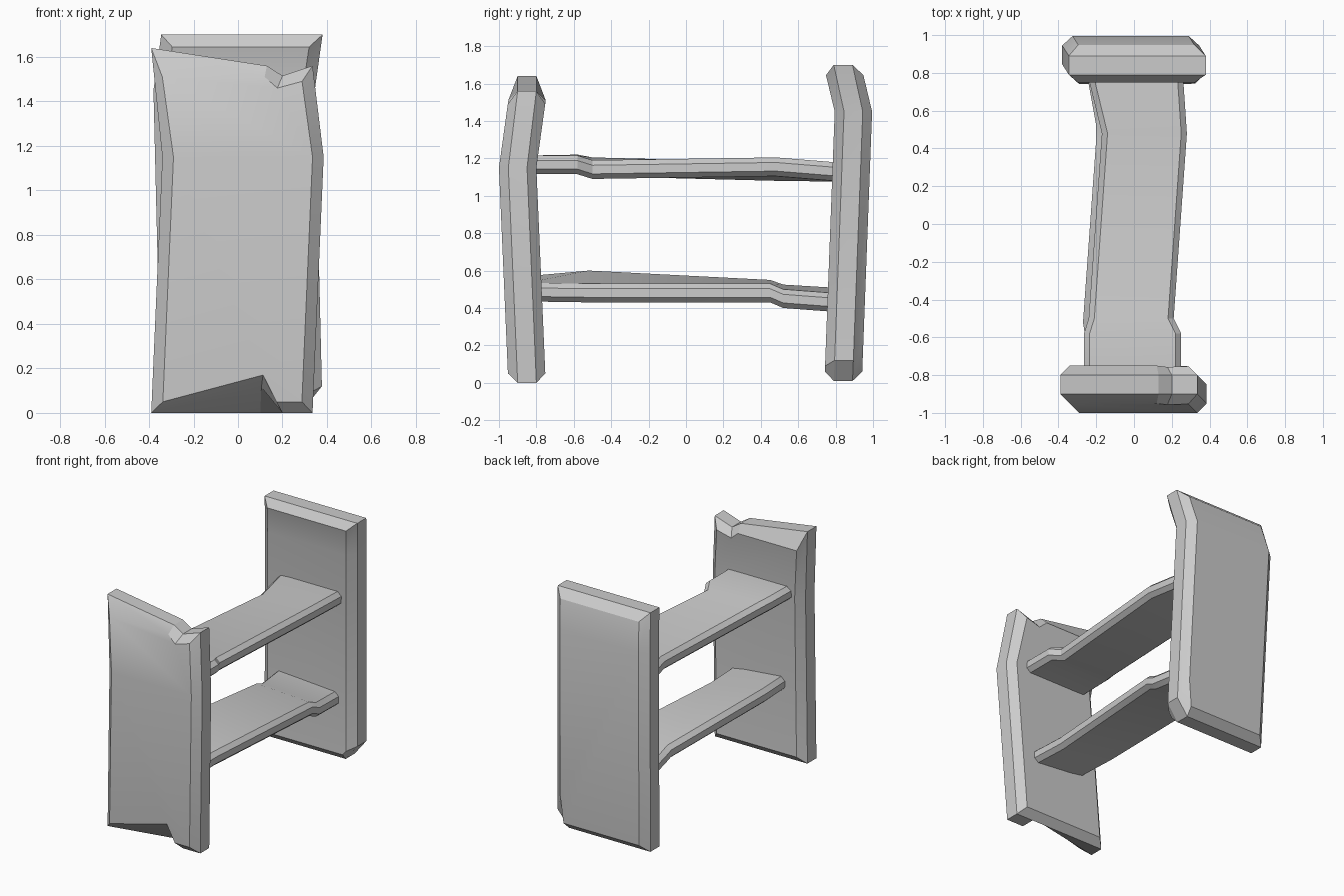
import bpy, bmesh
from mathutils import Vector

if "Cube" in bpy.data.objects:
    bpy.data.objects.remove(bpy.data.objects["Cube"])


def finish(bm, name):
    bmesh.ops.recalc_face_normals(bm, faces=bm.faces[:])
    me = bpy.data.meshes.new(name)
    bm.to_mesh(me)
    bm.free()
    ob = bpy.data.objects.new(name, me)
    bpy.context.collection.objects.link(ob)
    bpy.context.view_layer.objects.active = ob
    ob.select_set(True)
    bpy.ops.object.shade_smooth_by_angle(angle=0.4)
    ob.select_set(False)
    return ob


def skin(bm, rings):
    """Join matching vertex rings with quads and cap both ends."""
    rings = [[bm.verts.new(p) for p in r] for r in rings]
    n = len(rings[0])
    for a, b in zip(rings, rings[1:]):
        for i in range(n):
            j = (i + 1) % n
            bm.faces.new((a[i], a[j], b[j], b[i]))
    caps = [bm.faces.new(rings[0]), bm.faces.new(rings[-1])]
    return caps


def plank(name, y, layers, bend_z, top_z, shift):
    """Upright board: bevelled outline layers in depth, bowed at bend_z."""
    bm = bmesh.new()
    depths = (-0.1, -0.05, 0.05, 0.1)
    skin(bm, [[(px, y + d, pz) for px, pz in layer]
              for d, layer in zip(depths, layers)])
    bmesh.ops.bisect_plane(bm, geom=bm.verts[:] + bm.edges[:] + bm.faces[:],
                           plane_co=(0, 0, bend_z), plane_no=(0, 0, 1))
    for v in bm.verts:
        z = v.co.z
        f = z / bend_z if z < bend_z else (top_z - z) / (top_z - bend_z)
        v.co += Vector((shift[0], shift[1], 0)) * max(0, f)
    return finish(bm, name)


def slat(name, stations):
    """Cross board: chamfered section at each (y, left x, right x, left z, right z)."""
    rings = []
    for y, xl, xr, zl, zr in stations:
        c = 0.03
        rings.append([(xl, y, zl - .023), (xl + c, y, zl - .05),
                      (xr - c, y, zr - .05), (xr, y, zr - .023),
                      (xr, y, zr + .023), (xr - c, y, zr + .05),
                      (xl + c, y, zl + .05), (xl, y, zl + .023)])
    bm = bmesh.new()
    skin(bm, rings)
    return finish(bm, name)


# Front upright, chipped at the bottom front edge and notched on top
top_outer = [(.335, 1.56), (.2, 1.515), (.13, 1.56), (-.39, 1.64)]
top_inner = [(.285, 1.49), (.17, 1.46), (.12, 1.51), (-.34, 1.51)]


def front_layer(chip, inner):
    if inner:
        return [(-.34, .05), (.105, .17 if chip else .05), (.17, .05),
                (.285, .05)] + top_inner
    return [(-.39, 0), (.1, .115 if chip else 0), (.2, 0), (.335, 0)] + top_outer


plank("front_upright", -.85,
      [front_layer(True, True), front_layer(True, False),
       front_layer(False, False), front_layer(False, True)],
      1.15, 1.51, (.05, -.05))

# Back upright with a cut lower right corner
outer = [(-.345, .01), (.29, .01), (.38, .12), (.38, 1.7), (-.345, 1.7)]


def back_inner(chip_z):
    return [(-.29, .06), (.3, .06), (.325, chip_z), (.325, 1.645), (-.29, 1.645)]


plank("back_upright", .84, [back_inner(.09), outer, outer, back_inner(.25)],
      1.45, 1.68, (-.035, .055))

# Cross slats, ends buried in the uprights
slat("upper_slat", [(-.85, -.265, .25, 1.165, 1.165),
                    (-.58, -.265, .25, 1.17, 1.165),
                    (-.5, -.24, .21, 1.155, 1.14),
                    (.48, -.17, .28, 1.13, 1.155),
                    (.85, -.26, .255, 1.125, 1.125)])
slat("lower_slat", [(-.85, -.22, .21, .52, .485),
                    (-.52, -.27, .2, .55, .48),
                    (.45, -.2, .27, .50, .48),
                    (.52, -.2, .275, .475, .45),
                    (.85, -.26, .25, .455, .425)])
